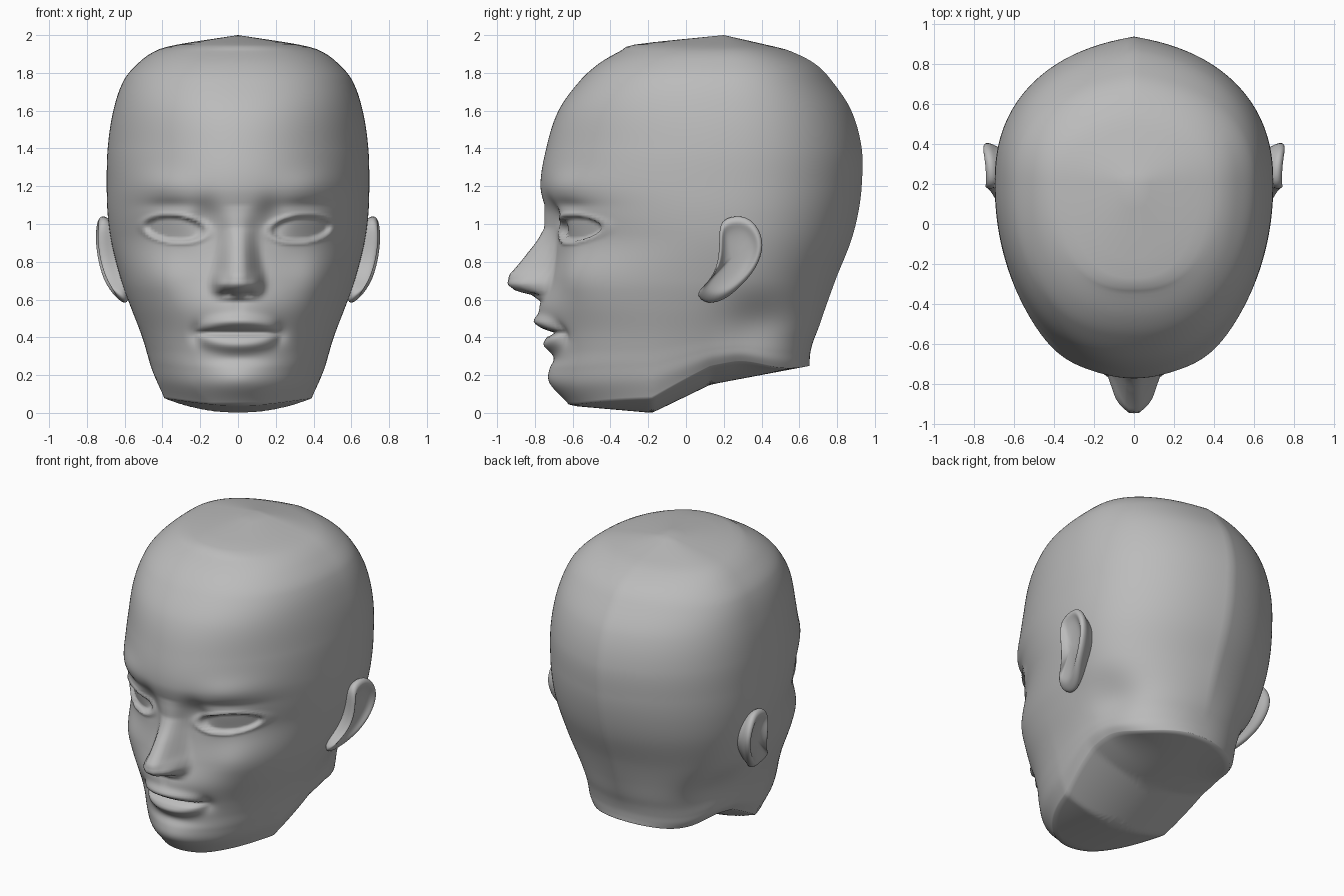
import bpy, bmesh
from math import sin, cos, pi, exp, sqrt

cube = bpy.data.objects.get("Cube")
if cube:
    bpy.data.objects.remove(cube, do_unlink=True)

skin = bpy.data.materials.new("plain_grey")
skin.use_nodes = True
grey = (0.5, 0.5, 0.5, 1)
skin.diffuse_color = grey
skin.node_tree.nodes["Principled BSDF"].inputs["Base Color"].default_value = grey

MID = 0.2       # y of the widest section
COLS, ROWS = 208, 160

# height, half width, front y, back y
SECTIONS = [
    (0, .44, -.62, .655), (.1, .47, -.70, .655), (.2, .487, -.71, .66), (.3, .505, -.70, .675),
    (.4, .53, -.71, .70), (.55, .575, -.735, .74), (.7, .62, -.72, .79), (.9, .67, -.70, .87),
    (1.05, .69, -.735, .91), (1.2, .695, -.77, .93), (1.4, .69, -.74, .93), (1.6, .66, -.675, .875),
    (1.76, .605, -.56, .77), (1.85, .53, -.46, .68), (1.92, .43, -.34, .54), (1.95, .32, -.27, .42),
    (2, 0, MID, MID)]
# height, nose projection, nose half width
NOSE = [(.59, 0, .14), (.625, .06, .15), (.645, .15, .155), (.68, .21, .16), (.73, .215, .155),
        (.85, .135, .13), (.98, .035, .11), (1.1, 0, .11)]
# underside: y, z
FLOOR = [(-.8, .1), (-.68, .06), (-.58, .035), (-.18, 0), (.13, .15), (.66, .25)]


def clamp(t):
    return min(1, max(0, t))


def smooth(t):
    t = clamp(t)
    return t * t * (3 - 2 * t)


def linear(table, t):
    t = min(max(t, table[0][0]), table[-1][0])
    for a, b in zip(table, table[1:]):
        if t <= b[0]:
            k = (t - a[0]) / (b[0] - a[0])
            return [p + (q - p) * k for p, q in zip(a, b)][1:]


def curved(table, t):
    """Hermite interpolation through the table rows."""
    last = len(table) - 1
    i = next((i for i in range(last) if t <= table[i + 1][0]), last - 1)
    a, b = table[i], table[i + 1]
    pre, post = table[max(i - 1, 0)], table[min(i + 2, last)]
    h = b[0] - a[0]
    k = clamp((t - a[0]) / h)
    out = []
    for c in range(1, len(a)):
        ma = (b[c] - pre[c]) / (b[0] - pre[0]) * h
        mb = (post[c] - a[c]) / (post[0] - a[0]) * h
        s = smooth(k)
        out.append(a[c] * (1 - s) + b[c] * s + ma * k * (1 - k) ** 2 - mb * k * k * (1 - k))
    return out


def bump(x, z, cx, cz, sx, sz):
    return exp(-((x - cx) / sx) ** 2 - ((z - cz) / sz) ** 2)


def face_relief(x, z):
    """How far the face stands forward of the plain skull."""
    x = abs(x)
    # nose and its wings
    height, half = linear(NOSE, z)
    d = height * (1 - smooth((x / half - .1) / .9))
    d += .05 * bump(x, z, .095, .685, .035, .045)
    d -= .03 * bump(x, z, .05, .63, .025, .015)
    # arched brow, socket and lid crease
    d += .025 * bump(x, z, .4, 1.2, .15, .08)
    d -= .045 * bump(x, z, .17, 1.03, .07, .09)
    d -= .015 * bump(x, z, .36, 1.1, .13, .03)
    # lids around an almond opening with a rounded eye inside
    mid = .975 + .08 * (x - .34)
    d += .012 * bump(x, z, .335, mid, .16, .1)
    almond = sqrt(((x - .335) / .16) ** 2 + ((z - mid) / .068) ** 2)
    d -= .03 * (1 - smooth((almond - .82) / .2))
    d += .012 * exp(-((almond - 1.1) / .12) ** 2)
    # lips, parting and philtrum
    arch = sqrt(clamp(1 - (x / .215) ** 2))
    d += .045 * bump(x, z, 0, .54, .2, .13)
    d += .045 * arch * exp(-((z - .435 - .045 * arch) / .035) ** 2)
    d += .045 * arch * exp(-((z - .42 + .06 * arch) / .04) ** 2)
    d -= .045 * sqrt(arch) * exp(-((z - .423) / .013) ** 2)
    d -= .008 * bump(x, z, 0, .57, .025, .04)
    d -= .025 * bump(x, z, .22, .42, .04, .05)
    # chin and cheekbones
    d += .02 * bump(x, z, 0, .18, .14, .08)
    d -= .01 * bump(x, z, 0, .28, .16, .03)
    d += .045 * bump(x, z, .43, .72, .13, .16)
    return d


def floor_height(x, y):
    # the jaw edge rises to the sides, the nape stays flat
    return linear(FLOOR, y)[0] + .5 * x * x * smooth((.65 - y) / .4)


def power(v, p):
    return abs(v) ** p * (1 if v > 0 else -1)


def skull_point(angle, level):
    half, front, back = curved(SECTIONS, level)
    s, c = sin(angle), cos(angle)
    low = 1 - smooth((level - .2) / .5)
    if c >= 0:
        cheek = smooth(level / .35) * (1 - smooth((level - .65) / .3))
        n = 1.98 + .25 * cheek + .06 * smooth(level - .4) + .3 * smooth((level - 1.4) / .5)
        x = half * power(s, 2 / n)
        y = MID + (front - MID) * c ** (2 / n)
    else:
        n = 2.4 - .25 * low
        x = half * power(s, 2 / n)
        ridge = .17 * (1 - low)
        depth = (1 - ridge) * abs(c) ** (2 / n) + ridge * (1 - abs(x) / max(half, .001))
        y = MID + (back - MID) * depth
    z = level + floor_height(x, y) * clamp(1 - level / .7) ** 2
    # hollow of the neck behind the jaw
    x *= 1 - .11 * bump(y, z, .4, .48, .2, .14)
    if c > 0:
        y -= face_relief(x, z) * smooth(c * 4)
    return x, y, z


def finish(bm, name):
    bmesh.ops.remove_doubles(bm, verts=bm.verts, dist=.0005)
    bmesh.ops.recalc_face_normals(bm, faces=bm.faces)
    mesh = bpy.data.meshes.new(name)
    bm.to_mesh(mesh)
    bm.free()
    mesh.materials.append(skin)
    for f in mesh.polygons:
        f.use_smooth = True
    obj = bpy.data.objects.new(name, mesh)
    bpy.context.collection.objects.link(obj)
    return obj


def bridge(bm, rings):
    """Join successive closed rings of points with quads."""
    loops = [[bm.verts.new(p) for p in ring] for ring in rings]
    for a, b in zip(loops, loops[1:]):
        for i in range(len(a)):
            j = (i + 1) % len(a)
            bm.faces.new((a[i], a[j], b[j], b[i]))
    return loops


# head: underside rings first, then the skull and face
bm = bmesh.new()
angles = [2 * pi * i / COLS for i in range(COLS)]
rim = [skull_point(a, 0) for a in angles]
rings = []
for k in range(16):
    t = k / 16
    rings.append([(x * t, y * t, floor_height(x * t, y * t)) for x, y, z in rim])
rings += [[skull_point(a, 2 * r / ROWS) for a in angles] for r in range(ROWS + 1)]
bridge(bm, rings)
finish(bm, "head")

# ears: outline in y, z, with a rolled rim and a sunken bowl
OUTLINE = [(.18, .93), (.185, 1.02), (.3, 1.04), (.37, .99), (.41, .89), (.37, .77),
           (.29, .68), (.21, .61), (.12, .585), (.05, .64), (.13, .7), (.18, .8)]
EAR_X = [(.58, .625), (.65, .69), (.75, .73), (.88, .755), (.98, .755), (1.04, .735)]


def ear_ring(side, scale, inset):
    ring = []
    for y, z in OUTLINE:
        y, z = .26 + (y - .26) * scale, .84 + (z - .84) * scale
        x = linear(EAR_X, z)[0] - inset - .12 * max(0, .26 - y)
        ring.append((side * x, y, z))
    return ring


for side, name in ((1, "left_ear"), (-1, "right_ear")):
    bm = bmesh.new()
    loops = bridge(bm, [ear_ring(side, s, d) for s, d in (
        (.7, .16), (.9, .07), (1.06, .035), (1.06, .005), (.9, -.003), (.76, .02), (.5, .04))])
    bm.faces.new(loops[-1])
    ear = finish(bm, name)
    sub = ear.modifiers.new("rounding", "SUBSURF")
    sub.levels = sub.render_levels = 2
